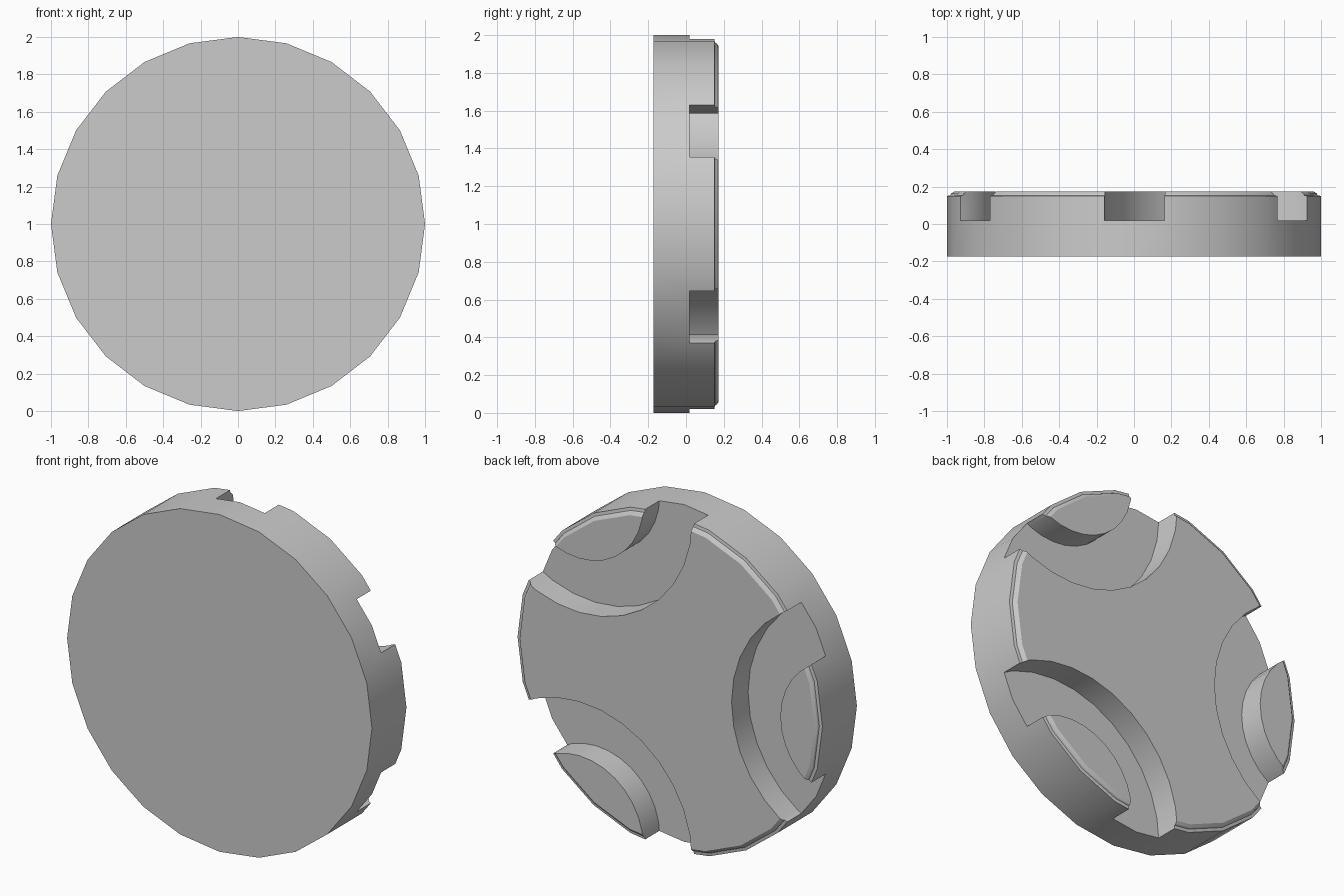
import bpy, bmesh, math

cube = bpy.data.objects.get("Cube")
if cube:
    bpy.data.objects.remove(cube, do_unlink=True)

grey = bpy.data.materials.new("plain grey")
grey.use_nodes = True
grey.diffuse_color = (0.6, 0.6, 0.6, 1)
grey.node_tree.nodes["Principled BSDF"].inputs["Base Color"].default_value = (0.6, 0.6, 0.6, 1)

HALF = 0.173        # half the thickness
FLOOR = 0.018       # depth of the groove floors


def lathe(name, profile, sides, x=0.0, z=1.0, ring=False):
    """Turn (radius, y) points around a y axis; a ring profile closes on itself."""
    bm = bmesh.new()
    loops = []
    for r, y in profile:
        loops.append([bm.verts.new((x + r * math.sin(math.tau * i / sides), y,
                                    z + r * math.cos(math.tau * i / sides)))
                      for i in range(sides)])
    pairs = list(zip(loops, loops[1:]))
    if ring:
        pairs.append((loops[-1], loops[0]))
    else:
        bm.faces.new(loops[0])
        bm.faces.new(loops[-1])
    for a, b in pairs:
        for i in range(sides):
            j = (i + 1) % sides
            bm.faces.new((a[i], a[j], b[j], b[i]))
    bmesh.ops.recalc_face_normals(bm, faces=bm.faces)
    mesh = bpy.data.meshes.new(name)
    bm.to_mesh(mesh)
    bm.free()
    mesh.materials.append(grey)
    obj = bpy.data.objects.new(name, mesh)
    bpy.context.collection.objects.link(obj)
    return obj


# Thick disc with a small step and chamfer around the back rim
disc = lathe("grooved_disc", [(1, -HALF), (1, 0.15), (0.982, 0.153),
                              (0.978, 0.162), (0.962, HALF)], 24)
bpy.context.view_layer.objects.active = disc
disc.select_set(True)

# Three arc grooves, each leaving a lens-shaped island at the rim
for angle in (60, 180, 300):
    a = math.radians(angle)
    cutter = lathe("groove_cutter", [(0.42, FLOOR), (0.74, FLOOR), (0.74, 0.4), (0.42, 0.4)],
                   32, 1.16 * math.cos(a), 1 + 1.16 * math.sin(a), ring=True)
    cutter.hide_render = True
    cut = disc.modifiers.new("groove", "BOOLEAN")
    cut.operation = "DIFFERENCE"
    cut.solver = "EXACT"
    cut.object = cutter
    bpy.ops.object.modifier_apply(modifier=cut.name)
    bpy.data.objects.remove(cutter, do_unlink=True)

bpy.ops.object.shade_smooth_by_angle(angle=math.radians(30))
